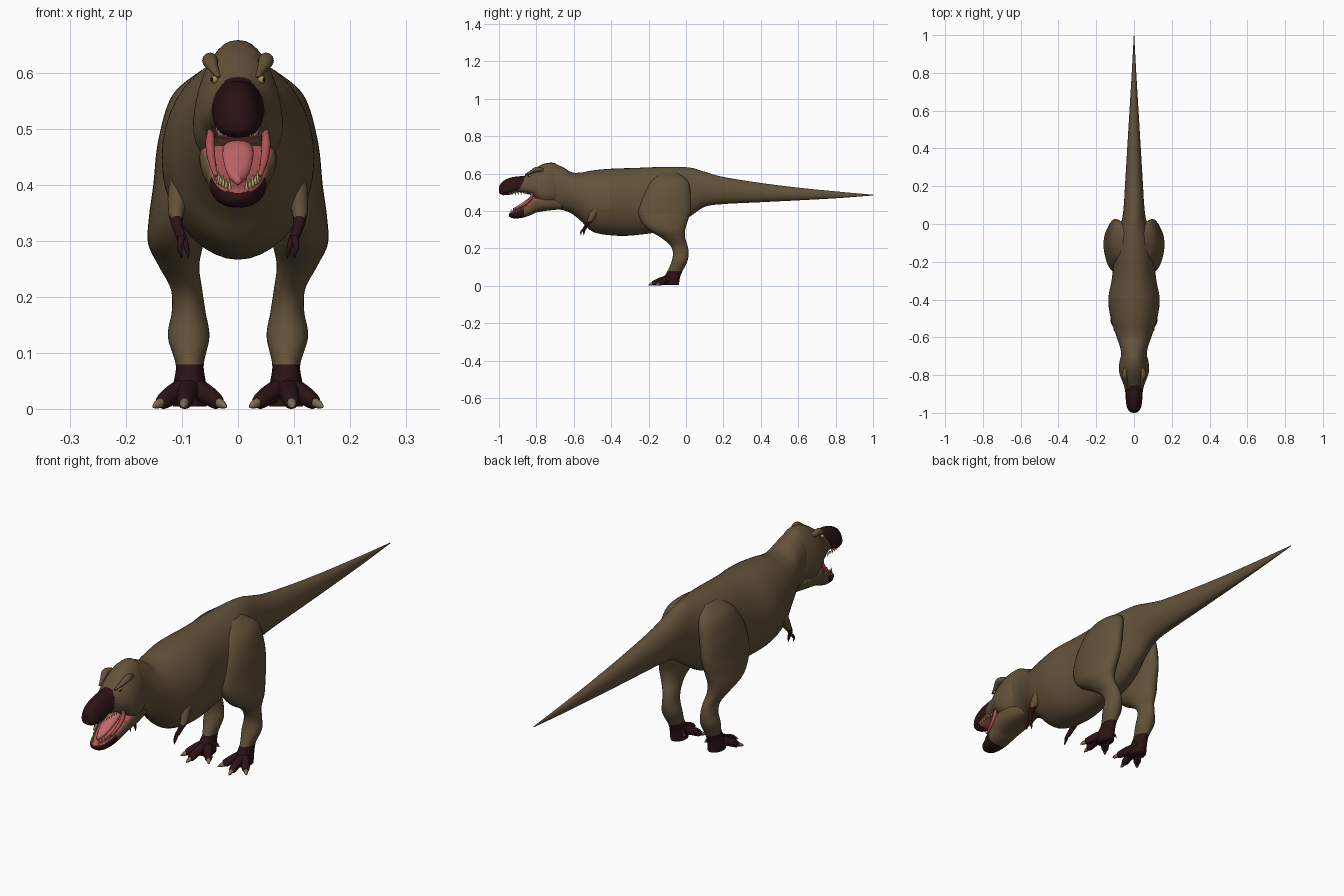
import bpy, bmesh, math
from mathutils import Vector, Matrix

cube = bpy.data.objects.get("Cube")
if cube:
    bpy.data.objects.remove(cube, do_unlink=True)


def material(name, colour):
    mat = bpy.data.materials.new(name)
    mat.use_nodes = True
    rgba = (*colour, 1)
    mat.diffuse_color = rgba
    shader = mat.node_tree.nodes["Principled BSDF"]
    shader.inputs["Base Color"].default_value = rgba
    shader.inputs["Roughness"].default_value = 0.8
    return mat


HIDE = material("brown hide", (0.125, 0.084, 0.042))
DARK = material("dark maroon scales", (0.024, 0.006, 0.007))
MOUTH = material("mouth pink", (0.42, 0.085, 0.085))
TONGUE = material("tongue pink", (0.55, 0.14, 0.14))
TOOTH = material("ivory tooth", (0.55, 0.48, 0.2))
CLAW = material("horn claw", (0.2, 0.15, 0.09))
EYE = material("amber eye", (0.45, 0.3, 0.08))
PUPIL = material("black pupil", (0.005, 0.005, 0.005))


def spline(rows, steps):
    """Catmull-Rom interpolation through rows of numbers."""
    result = []
    last = len(rows) - 1
    for i in range(last):
        a, b, c, d = (rows[max(0, min(last, k))] for k in (i - 1, i, i + 1, i + 2))
        for s in range(steps):
            t = s / steps
            result.append([
                q + t * (r - p) / 2 + t * t * (p - 2.5 * q + 2 * r - w / 2)
                + t ** 3 * (1.5 * (q - r) + (w - p) / 2)
                for p, q, r, w in zip(a, b, c, d)])
    return result + [list(rows[-1])]


def finish(name, bm, mats, rule=None):
    bmesh.ops.recalc_face_normals(bm, faces=bm.faces)
    bm.normal_update()
    for f in bm.faces:
        f.smooth = True
        if rule:
            f.material_index = rule(f.calc_center_median(), f.normal)
    mesh = bpy.data.meshes.new(name)
    bm.to_mesh(mesh)
    bm.free()
    for m in mats:
        mesh.materials.append(m)
    obj = bpy.data.objects.new(name, mesh)
    bpy.context.collection.objects.link(obj)
    return obj


def loft(name, rings, mats, rule=None, segs=32, taper=0.0, power=1.0):
    """Skin a list of (centre, across axis, up axis) rings."""
    bm = bmesh.new()
    loops = []
    for centre, u, v in rings:
        loop = []
        for k in range(segs):
            a = math.tau * k / segs
            c, s = math.cos(a), math.sin(a)
            c = math.copysign(abs(c) ** power, c)
            s = math.copysign(abs(s) ** power, s)
            loop.append(bm.verts.new(centre + u * c * (1 - taper * s) + v * s))
        loops.append(loop)
    for lo, hi in zip(loops, loops[1:]):
        for k in range(segs):
            n = (k + 1) % segs
            bm.faces.new((lo[k], lo[n], hi[n], hi[k]))
    bm.faces.new(loops[0])
    bm.faces.new(loops[-1])
    return finish(name, bm, mats, rule)


def long_part(name, rows, mats, rule=None, steps=8, **kw):
    """Rows are (y, top, bottom, half width)."""
    rings = [(Vector((0, y, (t + b) / 2)), Vector((max(w, 0.001), 0, 0)),
              Vector((0, 0, max((t - b) / 2, 0.001))))
             for y, t, b, w in spline(rows, steps)]
    return loft(name, rings, mats, rule, **kw)


def tube(name, rows, mats, rule=None, steps=5, segs=12):
    """Rows are (x, y, z, radius)."""
    pts = spline(rows, steps)
    rings = []
    for i, p in enumerate(pts):
        d = Vector(pts[min(i + 1, len(pts) - 1)][:3]) - Vector(pts[max(i - 1, 0)][:3])
        q = d.to_track_quat("Z", "Y")
        r = max(p[3], 0.0005)
        rings.append((Vector(p[:3]), q @ Vector((r, 0, 0)), q @ Vector((0, r, 0))))
    return loft(name, rings, mats, rule, segs=segs)


def ball(name, centre, size, mat):
    bm = bmesh.new()
    bmesh.ops.create_uvsphere(bm, u_segments=16, v_segments=10, radius=1,
                              matrix=Matrix.LocRotScale(Vector(centre), None, Vector(size)))
    return finish(name, bm, [mat])


# Tail, trunk and neck
long_part("body_and_tail", [
    (1, .487, .483, .001), (.8, .505, .468, .012), (.6, .525, .457, .024),
    (.4, .55, .447, .036), (.2, .582, .437, .048), (.1, .61, .422, .054),
    (.02, .632, .37, .065), (-.1, .636, .3, .1), (-.28, .63, .27, .116),
    (-.4, .626, .27, .136), (-.5, .617, .29, .123), (-.56, .606, .345, .105),
    (-.61, .607, .385, .088), (-.66, .635, .405, .072), (-.72, .655, .41, .064),
    (-.77, .635, .43, .05)], [HIDE], segs=40)

# Skull and snout, dark at the front, pink palate
def skull_rule(c, n):
    if n.z < -.7 and -.95 < c.y < -.79 and abs(c.x) < .04:
        return 2
    return 1 if c.y < -.86 - .5 * (.58 - c.z) else 0


long_part("skull", [
    (-.66, .62, .45, .045), (-.7, .655, .44, .066), (-.75, .655, .43, .076),
    (-.79, .638, .45, .074), (-.82, .618, .48, .064), (-.86, .59, .495, .05),
    (-.9, .585, .5, .043), (-.94, .578, .487, .041), (-.975, .562, .485, .034),
    (-.995, .54, .492, .02), (-1, .525, .505, .004)],
    [HIDE, DARK, MOUTH], skull_rule, taper=.25, power=.85)


# Lower jaw with pink floor
def jaw_rule(c, n):
    if n.z > .55 and c.y < -.79:
        return 2
    return 1 if c.y < -.865 else 0


long_part("lower_jaw", [
    (-.66, .46, .41, .045), (-.74, .48, .402, .066), (-.8, .475, .392, .067),
    (-.83, .452, .378, .058), (-.87, .422, .365, .049), (-.91, .404, .36, .038),
    (-.935, .395, .364, .026), (-.947, .386, .374, .006)],
    [HIDE, DARK, MOUTH], jaw_rule, taper=-.1, power=.75)

long_part("tongue", [
    (-.79, .485, .445, .026), (-.83, .475, .44, .028), (-.87, .448, .42, .024),
    (-.9, .428, .405, .016), (-.925, .414, .4, .004)], [TONGUE], segs=20)

# Teeth along both jaws
teeth = bmesh.new()
for side in (-1, 1):
    for i in range(9):
        t = i / 8
        y = -.85 - .085 * t
        lower = (side * (.041 - .026 * t * t), y, .436 - .036 * t ** .7)
        upper = (side * (.036 - .014 * t ** 3), y - .04 * t, .495 - .005 * t)
        for spot, turn, length in ((lower, 0, .026), (upper, math.pi, .018)):
            size = length * (1 - .3 * (i % 2))
            bmesh.ops.create_cone(
                teeth, cap_ends=True, segments=8, radius1=.0045, radius2=.0005, depth=size,
                matrix=Matrix.Translation(spot) @ Matrix.Rotation(turn, 4, "X"))
finish("teeth", teeth, [TOOTH])

# Paired parts
for side, label in ((1, "left"), (-1, "right")):
    def flip(rows):
        return [(side * r[0], *r[1:]) for r in rows]

    tube(label + "_mouth_corner", flip([
        (.046, -.825, .505, .006), (.05, -.825, .478, .008), (.047, -.85, .445, .007),
        (.04, -.89, .418, .004)]), [MOUTH])
    tube(label + "_brow_ridge", flip([
        (.035, -.86, .594, .004), (.043, -.83, .607, .009), (.05, -.8, .622, .014),
        (.045, -.765, .618, .01)]), [HIDE])
    ball(label + "_eye", (side * .042, -.836, .588), (.007, .008, .007), EYE)
    ball(label + "_pupil", (side * .0465, -.841, .588), (.003, .0035, .0035), PUPIL)

    # Leg from hip to ankle: rows are (x, y, z, half width, half length)
    leg = spline(flip([
        (.05, -.09, .605, .015, .04), (.075, -.09, .56, .042, .1),
        (.092, -.105, .48, .05, .13), (.1, -.115, .4, .051, .14),
        (.107, -.115, .34, .052, .122), (.111, -.1, .295, .049, .095),
        (.105, -.067, .255, .036, .063), (.092, -.038, .215, .028, .046),
        (.088, -.028, .175, .03, .042), (.088, -.035, .13, .037, .042),
        (.086, -.058, .08, .025, .04), (.086, -.075, .045, .029, .043),
        (.086, -.08, .005, .03, .042)]), 8)
    loft(label + "_leg", [(Vector((x, y, z)), Vector((w, 0, 0)), Vector((0, d, 0)))
                          for x, y, z, w, d in leg],
         [HIDE, DARK], lambda c, n: int(c.z < .078))

    # Toes and claws
    for toe, x, y in (("inner", .038, -.14), ("middle", .095, -.172),
                      ("outer", .134, -.14), ("rear", .056, -.062)):
        high = .024 if toe == "rear" else 0
        root, end = Vector((.086, -.08, .038)), Vector((x, y, .014 + high))
        mid = root.lerp(end, .55) + Vector((0, 0, .004))
        aim = (end - root).normalized()
        tip = end + aim * (.012 if high else .03)
        tip.z = .004 + high
        fat = .6 if high else 1
        tube(f"{label}_{toe}_toe", flip([
            (*root, .024 * fat), (*mid, .018 * fat), (*end, .014 * fat),
            (*(end + aim * .008), .006 * fat)]), [DARK])
        tube(f"{label}_{toe}_claw", flip([
            (*end, .009 * fat), (*end.lerp(tip, .6), .007 * fat), (*tip, .001)]), [CLAW])

    # Small arm with two fingers
    tube(label + "_arm", flip([
        (.085, -.46, .43, .026), (.1, -.49, .395, .024), (.11, -.51, .355, .015),
        (.108, -.53, .328, .01), (.1, -.542, .305, .009)]), [HIDE, DARK],
        lambda c, n: int(c.z < .345))
    for finger, x, y in (("inner", .088, -.545), ("outer", .1, -.56)):
        tube(f"{label}_{finger}_finger", flip([
            (.1, -.54, .31, .007), (x + .004, y, .29, .005), (x, y - .002, .27, .001)]),
            [DARK])
